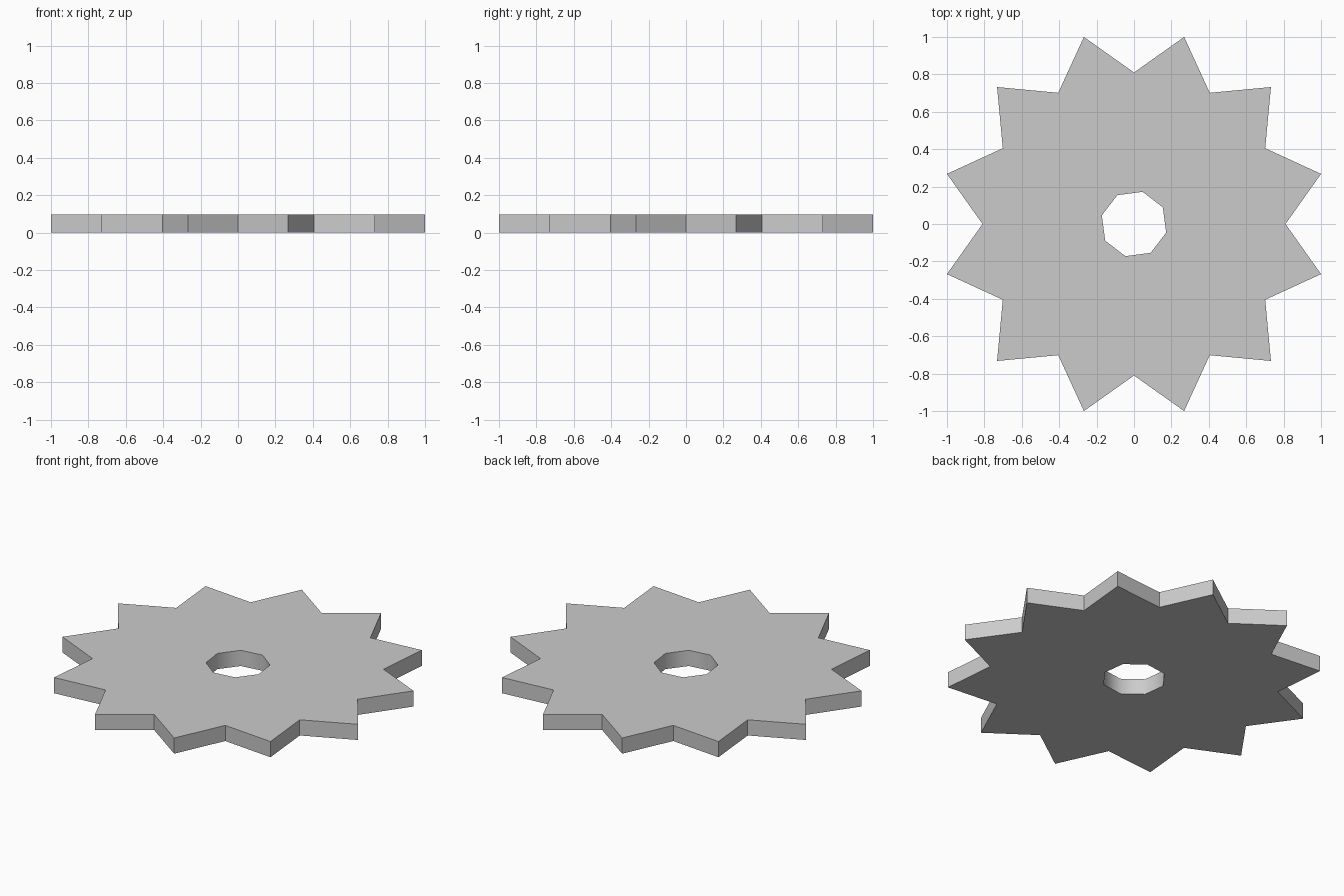
import bpy, bmesh
from math import cos, sin, radians, hypot

if "Cube" in bpy.data.objects:
    bpy.data.objects.remove(bpy.data.objects["Cube"])

THICK = 0.096
HOLE_R = 0.178


def loop(bm, radii, count, start):
    """Closed ring of edges, cycling through the given radii."""
    vs = []
    for i in range(count):
        a = radians(start + i * 360 / count)
        r = radii[i % len(radii)]
        vs.append(bm.verts.new((r * cos(a), r * sin(a), 0)))
    return [bm.edges.new((vs[i], vs[(i + 1) % count])) for i in range(count)]


bm = bmesh.new()
# twelve-pointed outline and eight-sided centre hole
edges = loop(bm, (0.81, 1.0353), 24, 0) + loop(bm, (HOLE_R,), 8, 30)
bmesh.ops.triangle_fill(bm, edges=edges, use_beauty=True, use_dissolve=False)

# thicken the plate
res = bmesh.ops.extrude_face_region(bm, geom=bm.faces[:], use_keep_orig=True)
top = [g for g in res["geom"] if isinstance(g, bmesh.types.BMVert)]
bmesh.ops.translate(bm, verts=top, vec=(0, 0, THICK))
bmesh.ops.recalc_face_normals(bm, faces=bm.faces[:])

# smooth hole wall, everything else flat
for f in bm.faces:
    f.smooth = all(hypot(v.co.x, v.co.y) < HOLE_R + 0.01 for v in f.verts)
for e in bm.edges:
    if len({f.smooth for f in e.link_faces}) > 1:
        e.smooth = False

mesh = bpy.data.meshes.new("star_disc")
bm.to_mesh(mesh)
bm.free()
disc = bpy.data.objects.new("star_disc", mesh)
bpy.context.collection.objects.link(disc)
